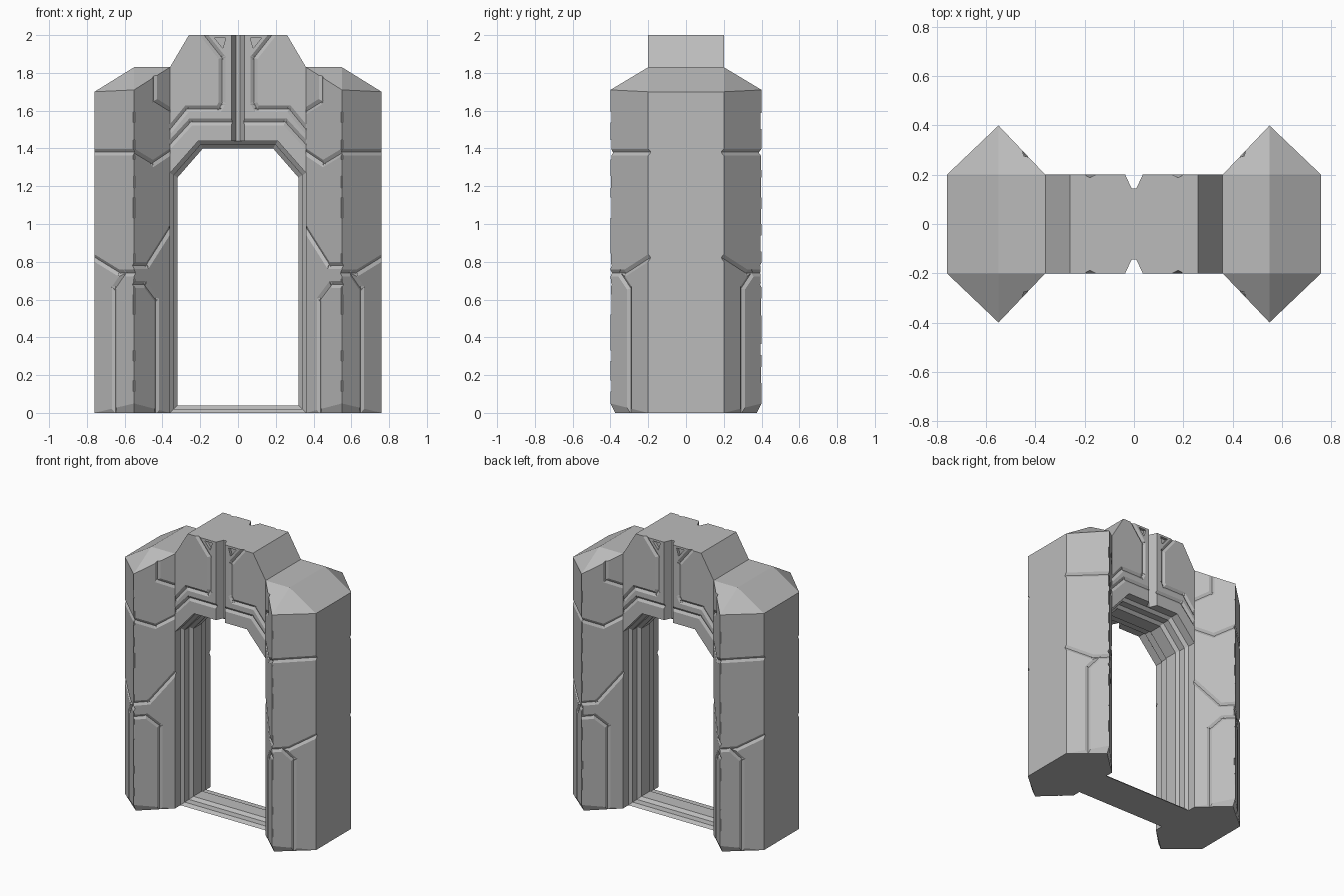
import bpy, bmesh, random
from mathutils import Vector

random.seed(4)
cube = bpy.data.objects.get("Cube")
if cube:
    bpy.data.objects.remove(cube)

stone = bpy.data.materials.new("grey stone")
stone.use_nodes = True
GREY = (0.5, 0.5, 0.5, 1)
stone.diffuse_color = GREY
stone.node_tree.nodes["Principled BSDF"].inputs["Base Color"].default_value = GREY


def to_object(name, bm):
    bmesh.ops.recalc_face_normals(bm, faces=bm.faces[:])
    mesh = bpy.data.meshes.new(name)
    bm.to_mesh(mesh)
    bm.free()
    mesh.materials.append(stone)
    obj = bpy.data.objects.new(name, mesh)
    bpy.context.collection.objects.link(obj)
    return obj


def hull(bm, points):
    verts = [bm.verts.new(p) for p in points]
    bmesh.ops.convex_hull(bm, input=verts)


def bar(bm, a, b, normal, half_width, depth):
    """Diamond-section bar whose inner half carves a V groove."""
    along = (b - a).normalized()
    side = along.cross(normal).normalized() * half_width
    deep = normal * depth
    reach = along * half_width * 0.5
    hull(bm, [end + off for end in (a - reach, b + reach)
              for off in (side, -side, deep, -deep)])


def carve(obj, bm):
    """Subtract the cutter mesh and keep only the result."""
    cutter = to_object("carving_cutter", bm)
    cutter.hide_render = True
    mod = obj.modifiers.new("carve", 'BOOLEAN')
    mod.object, mod.solver, mod.use_self = cutter, 'EXACT', True
    graph = bpy.context.evaluated_depsgraph_get()
    result = bpy.data.meshes.new_from_object(obj.evaluated_get(graph))
    obj.modifiers.clear()
    obj.data = result
    bpy.data.objects.remove(cutter)


# Pillar: six-sided column with a sloped cap and a tapered foot
INNER, RIDGE, OUTER = 0.36, 0.55, 0.76
SHOULDER, POINT = 0.2, 0.4


def facet_point(x, z, sy):
    span = RIDGE - INNER if x < RIDGE else OUTER - RIDGE
    y = POINT - (POINT - SHOULDER) * abs(x - RIDGE) / span
    return Vector((x, y * sy, z))


points = []
for sy in (-1, 1):
    points += [(INNER, SHOULDER * sy, 0), (INNER, SHOULDER * sy, 1.83),
               (OUTER, SHOULDER * sy, 0), (OUTER, SHOULDER * sy, 1.7),
               (RIDGE, SHOULDER * sy, 1.83), (RIDGE, POINT * sy, 1.71),
               (RIDGE, POINT * sy, 0.05), (RIDGE, 0.375 * sy, 0)]
bm = bmesh.new()
hull(bm, points)
bmesh.ops.dissolve_limit(bm, angle_limit=0.01, verts=bm.verts[:], edges=bm.edges[:])
left_pillar = to_object("left_pillar", bm)

# Block joints carved in the pillar facets, as (x, z) paths
outer_joints = [[(0.55, 0.74), (0.63, 0.74), (0.76, 0.82)],
                [(0.655, 0), (0.655, 0.66), (0.6, 0.74)],
                [(0.55, 1.38), (0.76, 1.38)]]
inner_joints = [[(0.55, 0.78), (0.48, 0.78), (0.36, 0.97)],
                [(0.43, 0), (0.43, 0.6), (0.49, 0.68), (0.55, 0.68)],
                [(0.55, 1.38), (0.45, 1.32), (0.36, 1.38)],
                [(0.36, 1.6), (0.44, 1.65), (0.44, 1.83)]]
bm = bmesh.new()
for sy in (-1, 1):
    for joints, edge in ((outer_joints, OUTER), (inner_joints, INNER)):
        run = Vector((edge - RIDGE, (SHOULDER - POINT) * sy, 0))
        normal = Vector((abs(run.y), abs(run.x) * sy, 0)).normalized()
        if edge == INNER:
            normal.x *= -1
        for path in joints:
            spots = [Vector((RIDGE, POINT * sy, z)) + run * ((x - RIDGE) / (edge - RIDGE))
                     for x, z in path]
            for a, b in zip(spots, spots[1:]):
                bar(bm, a, b, normal, 0.018, 0.011)
    # Worn chips along the pointed edge
    for i in range(9):
        z = 0.15 + i * 0.17 + random.uniform(-0.05, 0.05)
        a = Vector((RIDGE, (POINT + 0.004) * sy, z))
        b = a + Vector((0, 0, random.uniform(0.03, 0.1)))
        bar(bm, a, b, Vector((0, sy, 0)), 0.02, random.uniform(0.009, 0.014))
carve(left_pillar, bm)

right_pillar = left_pillar.copy()
right_pillar.data = left_pillar.data.copy()
right_pillar.name = "right_pillar"
bpy.context.collection.objects.link(right_pillar)
bm = bmesh.new()
bm.from_mesh(right_pillar.data)
for v in bm.verts:
    v.co.x *= -1
bmesh.ops.reverse_faces(bm, faces=bm.faces[:])
bm.to_mesh(right_pillar.data)
bm.free()

# Lintel: arched block with sloped shoulders
half = [(0.21, 1.44), (0.36, 1.27), (0.36, 1.83), (0.26, 2.0)]
outline = half + [(-x, z) for x, z in reversed(half)]
bm = bmesh.new()
face = bm.faces.new([bm.verts.new((x, -SHOULDER, z)) for x, z in outline])
grown = bmesh.ops.extrude_face_region(bm, geom=[face])["geom"]
bmesh.ops.translate(bm, vec=(0, SHOULDER * 2, 0),
                    verts=[v for v in grown if isinstance(v, bmesh.types.BMVert)])
lintel = to_object("lintel", bm)

# Lintel carving: centre slot, panel lines and small triangular notches
lines = [[(0.36, 1.5), (0.27, 1.61), (0.1, 1.61), (0.085, 1.64), (0.085, 1.88), (0.18, 2.0)],
         [(0.36, 1.42), (0.25, 1.54), (0.03, 1.54)]]
notch = [(0.065, 1.985), (0.125, 1.985), (0.08, 1.93)]
bm = bmesh.new()
for sy in (-1, 1):
    hull(bm, [(x * sx, y * sy, z) for x, y in ((0.04, 0.21), (0.01, 0.145))
              for sx in (-1, 1) for z in (1.3, 2.1)])
    for sx in (-1, 1):
        for path in lines:
            spots = [Vector((x * sx, SHOULDER * sy, z)) for x, z in path]
            for a, b in zip(spots, spots[1:]):
                bar(bm, a, b, Vector((0, sy, 0)), 0.018, 0.012)
        hull(bm, [(x * sx, y * sy, z) for x, z in notch for y in (0.18, 0.22)])
carve(lintel, bm)

# Door frame: stepped moulding swept round the opening, sill included
steps = [(0.14, 0), (0.12, 0.02), (0.07, 0.02), (0.05, 0.04)]
profile = [(-y, inset) for y, inset in steps] + [(y, i) for y, i in reversed(steps)]
bm = bmesh.new()
rings = []
for y, inset in profile:
    side = [(0.36 - inset, inset), (0.36 - inset, 1.27 - inset * 0.6),
            (0.21 - inset * 0.6, 1.44 - inset)]
    ring = side + [(-x, z) for x, z in reversed(side)]
    rings.append([bm.verts.new((x, y, z)) for x, z in ring])
for ring, after in zip(rings, rings[1:] + rings[:1]):
    for i in range(len(ring)):
        j = (i + 1) % len(ring)
        bm.faces.new((ring[i], ring[j], after[j], after[i]))
to_object("door_frame", bm)
